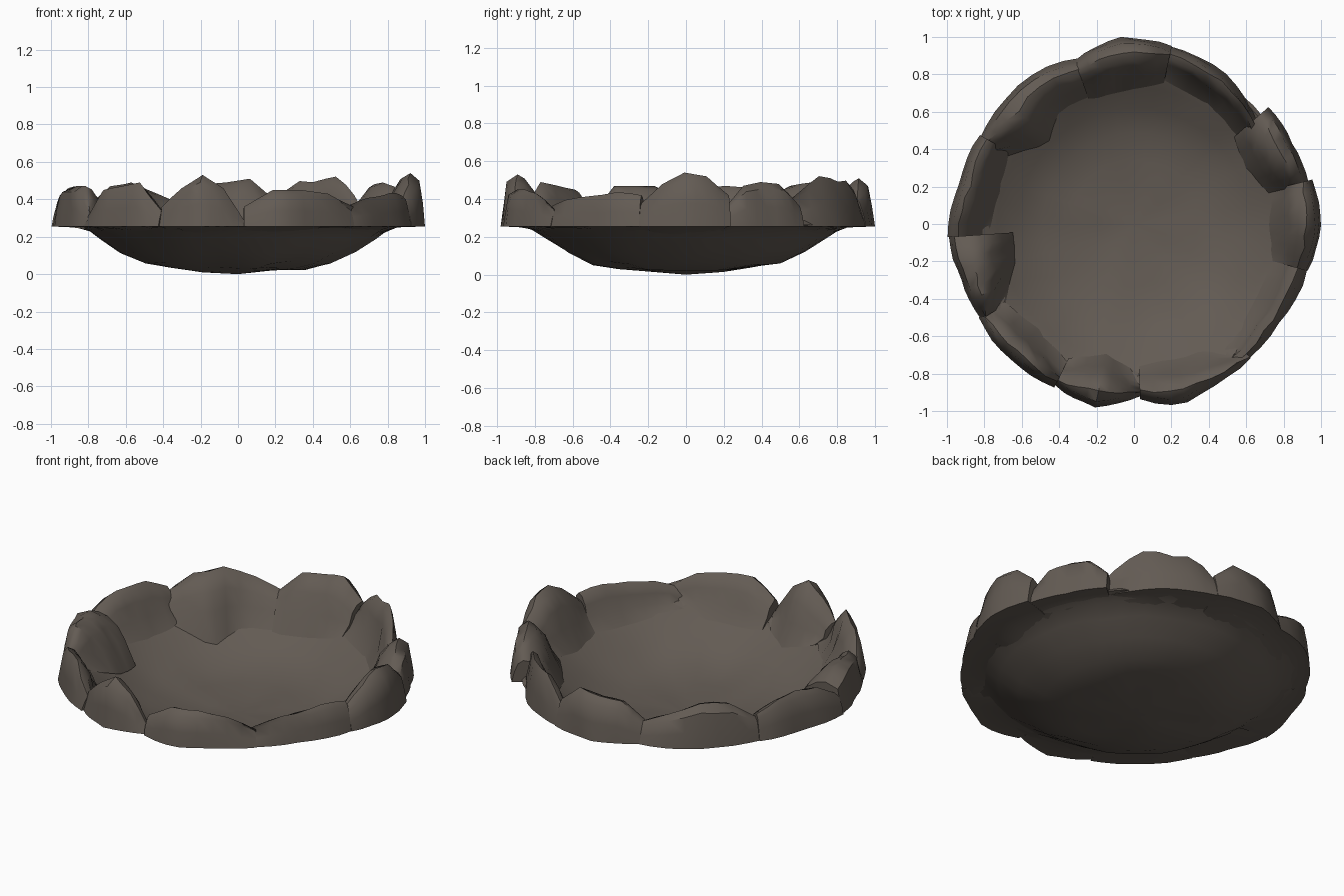
import bpy, bmesh, math, random
from mathutils import Vector, noise

random.seed(4)
if "Cube" in bpy.data.objects:
    bpy.data.objects.remove(bpy.data.objects["Cube"])

stone = bpy.data.materials.new("grey_brown_stone")
stone.use_nodes = True
colour = (0.125, 0.105, 0.088, 1)
stone.diffuse_color = colour
stone.node_tree.nodes["Principled BSDF"].inputs["Base Color"].default_value = colour


def finish(bm, name, angle):
    bmesh.ops.recalc_face_normals(bm, faces=bm.faces)
    mesh = bpy.data.meshes.new(name)
    bm.to_mesh(mesh)
    bm.free()
    mesh.materials.append(stone)
    ob = bpy.data.objects.new(name, mesh)
    bpy.context.collection.objects.link(ob)
    bpy.ops.object.select_all(action="DESELECT")
    ob.select_set(True)
    bpy.context.view_layer.objects.active = ob
    bpy.ops.object.shade_smooth_by_angle(angle=math.radians(angle))


def lerp_list(values, t):
    f = t * (len(values) - 1)
    i = min(int(f), len(values) - 2)
    return values[i] + (values[i + 1] - values[i]) * (f - i)


def polar(r, a, z):
    return Vector((r * math.cos(a), r * math.sin(a), z))


# Shallow bowl: thin closed shell turned from an outer and an inner profile
OUTER = [(0.2, 0.018), (0.36, 0.032), (0.5, 0.06), (0.63, 0.12),
         (0.74, 0.19), (0.82, 0.245), (0.9, 0.262)]
INNER = [(0.88, 0.285), (0.8, 0.245), (0.73, 0.198), (0.62, 0.127),
         (0.49, 0.07), (0.34, 0.043), (0.18, 0.03)]
SIDES = 40


def floor_height(r):
    for (r1, z1), (r0, z0) in zip(INNER, INNER[1:]):
        if r >= r0:
            break
    return z0 + (z1 - z0) * (r - r0) / (r1 - r0)


bm = bmesh.new()
rings = []
for r, z in OUTER + INNER:
    ring = []
    for k in range(SIDES):
        a = math.tau * k / SIDES
        z_wave = 0.018 * noise.noise(polar(r, a, 0) * 4)
        ring.append(bm.verts.new(polar(r, a, z + z_wave)))
    rings.append(ring)
for a, b in zip(rings, rings[1:]):
    for k in range(SIDES):
        n = (k + 1) % SIDES
        bm.faces.new((a[k], a[n], b[n], b[k]))
for ring, z in ((rings[0], 0.0), (rings[-1], 0.02)):
    tip = bm.verts.new((0, 0, z))
    for k in range(SIDES):
        bm.faces.new((ring[k], ring[(k + 1) % SIDES], tip))
finish(bm, "bowl", 50)


# Rim stones: upright outer wall, rounded crest and sloping inner side, swept along an arc
def rim_stone(name, start, end, inner, outer, crest):
    bm = bmesh.new()
    cols = 9
    sections = []
    for c in range(cols):
        t = c / (cols - 1)
        a = math.radians(start + (end - start) * t)
        edge = abs(2 * t - 1) ** 4
        r0 = lerp_list(inner, t) + 0.02 * edge
        r1 = lerp_list(outer, t) - 0.01 * edge
        w = r1 - r0
        h = lerp_list(crest, t)
        rise = h - 0.25
        foot = r0 - 0.05
        section = [(foot, floor_height(foot) + 0.004),
                   (r0 + 0.06 * w, 0.25 + 0.25 * rise),
                   (r0 + 0.25 * w, 0.25 + 0.66 * rise),
                   (r0 + 0.46 * w, 0.25 + 0.92 * rise),
                   (r0 + 0.66 * w, h),
                   (r1 - 0.03, 0.25 + 0.86 * rise), (r1 - 0.012, 0.25 + 0.45 * rise),
                   (r1, 0.255), (max(r0 + 0.35 * w, 0.83), 0.25)]
        ring = []
        for i, (r, z) in enumerate(section):
            wobble = 0.01 if 0 < i < 5 else 0.003
            r += random.uniform(-wobble, wobble)
            ring.append(bm.verts.new(polar(r, a, z)))
        sections.append(ring)
    n = len(sections[0])
    for a, b in zip(sections, sections[1:]):
        for i in range(n):
            j = (i + 1) % n
            bm.faces.new((a[i], a[j], b[j], b[i]))
    bm.faces.new(sections[0])
    bm.faces.new(sections[-1])
    finish(bm, name, 45)


# Arc in degrees, inner radii, outer radii, crest heights along the arc
rim_stone("left_stone", -15, 14, (.8, .77, .8), (.97, 1, .99), (.38, .48, .54, .52, .42))
rim_stone("left_back_stone", 13, 41, (.77, .72, .74), (.97, .95, .96), (.35, .47, .49, .48, .38))
rim_stone("back_left_stone", 38, 79, (.76, .8, .82), (.86, .94, .98), (.36, .46, .53, .49, .5, .36))
rim_stone("back_stone", 78, 110, (.8, .76, .74), (.98, 1, .94), (.4, .51, .49, .48, .37))
rim_stone("back_right_stone", 108, 152, (.75, .78, .67, .8), (.94, .97, .96, .95), (.36, .43, .49, .47, .36))
rim_stone("right_back_stone", 150, 184, (.8, .79, .81), (.96, .96, 1.01), (.4, .46, .47, .45, .37))
rim_stone("right_stone", 184, 212, (.68, .72, .84), (1, .97, .97), (.42, .47, .47, .47, .33))
rim_stone("right_front_stone", 211, 244, (.84, .81, .85), (.98, .98, .98), (.3, .45, .47, .49, .34))
rim_stone("front_right_stone", 244, 272, (.83, .76, .83), (.97, 1, .93), (.36, .46, .53, .46, .29))
rim_stone("front_left_stone", 272, 311, (.79, .8, .82, .89), (.95, 1, .96, .96), (.36, .45, .45, .43, .36))
rim_stone("left_front_stone", 306, 345, (.86, .82, .8), (.95, .94, .97), (.34, .39, .41, .42, .44, .42))
